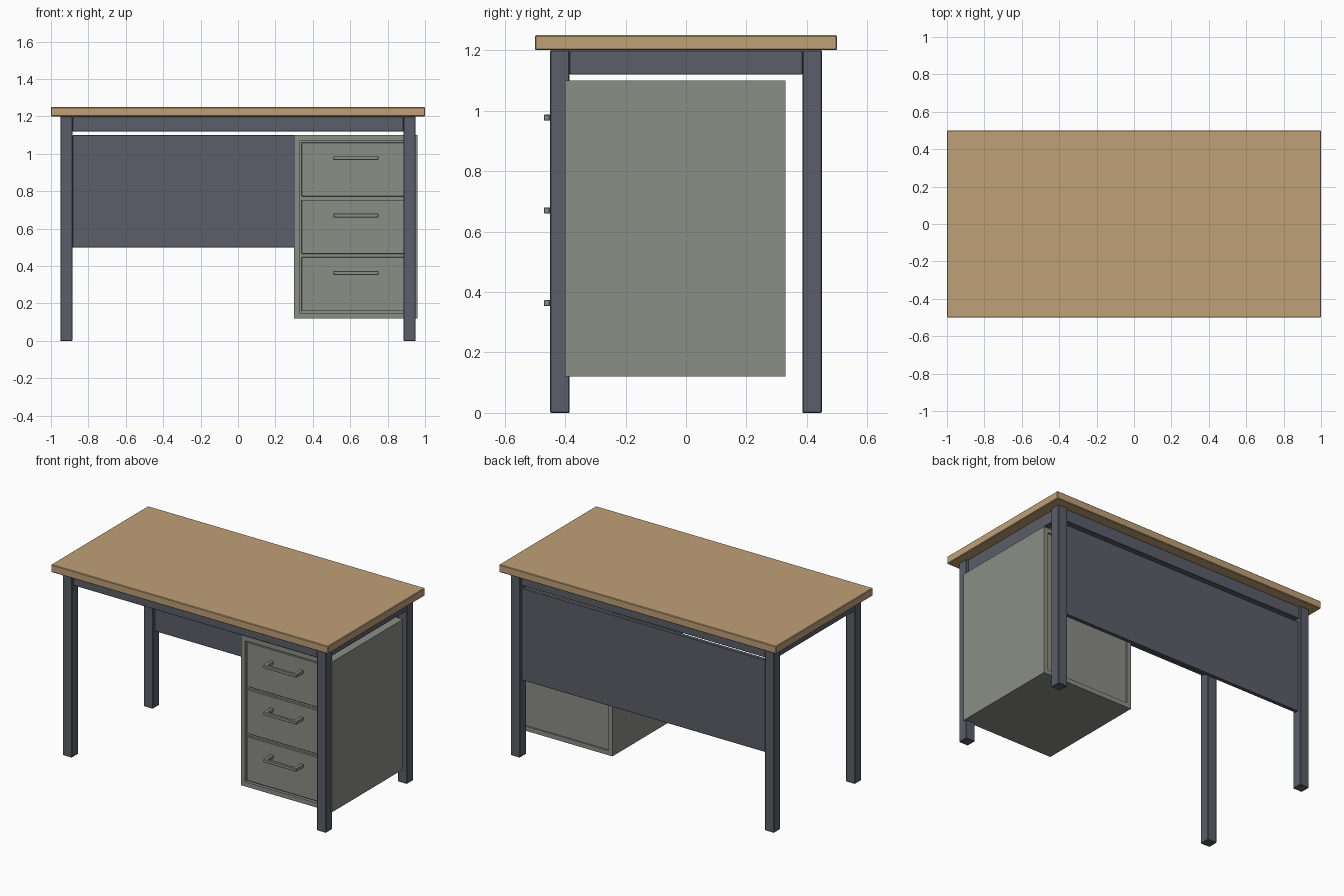
import bpy

if "Cube" in bpy.data.objects:
    bpy.data.objects.remove(bpy.data.objects["Cube"], do_unlink=True)


def material(name, rgb):
    m = bpy.data.materials.new(name)
    m.use_nodes = True
    m.diffuse_color = (*rgb, 1)
    m.node_tree.nodes["Principled BSDF"].inputs["Base Color"].default_value = (*rgb, 1)
    return m


WOOD = material("light wood", (0.52, 0.35, 0.18))
FRAME = material("slate metal", (0.105, 0.112, 0.14))
GREY = material("warm grey", (0.26, 0.27, 0.24))


def box(name, x, y, z, mat, bevel=0.0):
    """Box from (min, max) ranges on each axis."""
    mid = [(a + b) / 2 for a, b in (x, y, z)]
    bpy.ops.mesh.primitive_cube_add(size=1, location=mid)
    ob = bpy.context.object
    ob.name = name
    ob.scale = [b - a for a, b in (x, y, z)]
    bpy.ops.object.transform_apply(location=False, rotation=False, scale=True)
    ob.data.materials.append(mat)
    if bevel:
        mod = ob.modifiers.new("soft edges", "BEVEL")
        mod.width = bevel
        mod.segments = 1
    return ob


# Worktop
TOP = 1.2
box("worktop", (-1, 1), (-0.5, 0.5), (TOP, 1.25), WOOD, 0.004)

# Legs
LEG_X, LEG_Y, LEG = 0.95, 0.45, 0.065
for sx, side in ((-1, "right"), (1, "left")):
    for sy, end in ((-1, "front"), (1, "back")):
        cx, cy = sx * (LEG_X - LEG / 2), sy * (LEG_Y - LEG / 2)
        box(f"{end}_{side}_leg", (cx - LEG / 2, cx + LEG / 2),
            (cy - LEG / 2, cy + LEG / 2), (0, TOP), FRAME, 0.003)

# Rails under the worktop
IN_X, IN_Y = LEG_X - LEG, LEG_Y - LEG
RAIL = (1.12, TOP)
for s, end in ((-1, "front"), (1, "back")):
    c = s * (LEG_Y - LEG / 2)
    box(f"{end}_rail", (-IN_X, IN_X), (c - 0.018, c + 0.018), RAIL, FRAME, 0.002)
for s, side in ((-1, "right"), (1, "left")):
    c = s * (LEG_X - LEG / 2)
    box(f"{side}_rail", (c - 0.018, c + 0.018), (-IN_Y, IN_Y), RAIL, FRAME, 0.002)

# Privacy panel between the back legs
box("privacy_panel", (-IN_X, IN_X), (0.405, 0.43), (0.5, 1.1), FRAME, 0.002)

# Drawer cabinet shell
X0, X1, Y0, Y1, Z0, Z1, T = 0.3, 0.96, -0.4, 0.33, 0.12, 1.1, 0.03
box("cabinet_right_side", (X0, X0 + T), (Y0, Y1), (Z0, Z1), GREY)
box("cabinet_left_side", (X1 - T, X1), (Y0, Y1), (Z0, Z1), GREY)
box("cabinet_top", (X0 + T, X1 - T), (Y0, Y1), (Z1 - T, Z1), GREY)
box("cabinet_bottom", (X0 + T, X1 - T), (Y0, Y1), (Z0, Z0 + T), GREY)
box("cabinet_core", (X0 + T, X1 - T), (Y0 + 0.02, Y1 - 0.01),
    (Z0 + T, Z1 - T), GREY)

# Drawers with bar handles
PITCH = (Z1 - Z0 - 2 * T) / 3
MID_X = (X0 + X1) / 2
for i, level in enumerate(("lower", "middle", "upper")):
    zc = Z0 + T + PITCH * (i + 0.5)
    face_y = Y0 + 0.005
    box(f"{level}_drawer", (X0 + T + 0.01, X1 - T - 0.01), (face_y, Y0 + 0.03),
        (zc - PITCH / 2 + 0.009, zc + PITCH / 2 - 0.009), GREY, 0.002)
    hz = (zc + 0.05, zc + 0.07)
    box(f"{level}_handle_bar", (MID_X - 0.12, MID_X + 0.12), (-0.47, -0.452),
        hz, GREY, 0.002)
    for s, side in ((-1, "right"), (1, "left")):
        px = MID_X + s * 0.108
        box(f"{level}_handle_{side}_post", (px - 0.01, px + 0.01),
            (-0.455, face_y + 0.005), hz, GREY)
